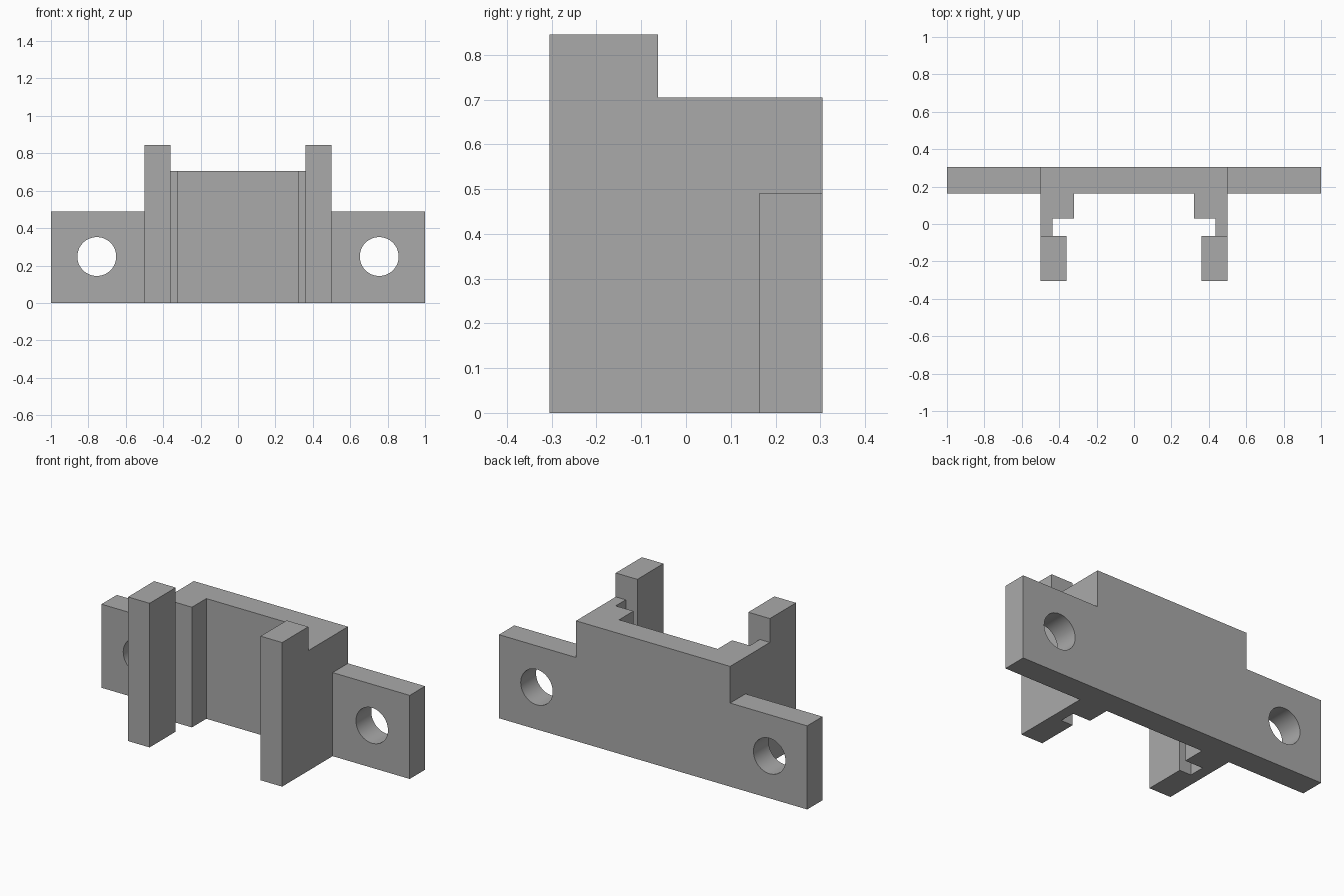
import bpy, bmesh, math
from mathutils import Matrix

cube = bpy.data.objects.get("Cube")
if cube:
    bpy.data.objects.remove(cube, do_unlink=True)

BACK, PLATE, SHOULDER, CLIP, FRONT = 0.305, 0.163, 0.03, -0.063, -0.305
WING_TOP, BODY_TOP, CLIP_TOP = 0.49, 0.705, 0.845

grey = bpy.data.materials.new("grey plastic")
grey.use_nodes = True
colour = (0.40, 0.40, 0.40, 1)
grey.diffuse_color = colour
grey.node_tree.nodes["Principled BSDF"].inputs["Base Color"].default_value = colour


def make_object(name, bm):
    bmesh.ops.recalc_face_normals(bm, faces=bm.faces)
    mesh = bpy.data.meshes.new(name)
    bm.to_mesh(mesh)
    bm.free()
    mesh.materials.append(grey)
    obj = bpy.data.objects.new(name, mesh)
    bpy.context.collection.objects.link(obj)
    return obj


def block(name, x0, x1, y0, y1, z0, z1):
    bm = bmesh.new()
    bmesh.ops.create_cube(bm, size=1)
    bm.transform(Matrix.Translation(((x0 + x1) / 2, (y0 + y1) / 2, (z0 + z1) / 2))
                 @ Matrix.Diagonal((x1 - x0, y1 - y0, z1 - z0, 1)))
    return make_object(name, bm)


def cut(target, cutter):
    mod = target.modifiers.new("cut", "BOOLEAN")
    mod.operation = "DIFFERENCE"
    mod.solver = "EXACT"
    mod.object = cutter
    bpy.context.view_layer.objects.active = target
    bpy.ops.object.modifier_apply(modifier=mod.name)
    bpy.data.objects.remove(cutter, do_unlink=True)


# Bracket: mirrored plan outline extruded to the clip height
half = [(1, BACK), (1, PLATE), (0.5, PLATE), (0.5, FRONT), (0.36, FRONT), (0.36, CLIP),
        (0.435, CLIP), (0.435, SHOULDER), (0.32, SHOULDER), (0.32, PLATE)]
outline = half + [(-x, y) for x, y in reversed(half)]
bm = bmesh.new()
face = bm.faces.new([bm.verts.new((x, y, 0)) for x, y in outline])
top = bmesh.ops.extrude_face_region(bm, geom=[face])["geom"]
bmesh.ops.translate(bm, vec=(0, 0, CLIP_TOP),
                    verts=[v for v in top if isinstance(v, bmesh.types.BMVert)])
bracket = make_object("mounting_bracket", bm)

# Lower the body behind the front clips
cut(bracket, block("body_step", -2, 2, CLIP, 1, BODY_TOP, 1))

for side in (-1, 1):
    # Lower the mounting wing
    x0, x1 = sorted((side * 0.5, side * 2))
    cut(bracket, block("wing_step", x0, x1, 0, 1, WING_TOP, 1))
    # Screw hole through the wing
    bm = bmesh.new()
    bmesh.ops.create_cone(bm, cap_ends=True, segments=48, radius1=0.104, radius2=0.104, depth=1,
                          matrix=Matrix.Translation((side * 0.755, 0.2, 0.248))
                          @ Matrix.Rotation(math.pi / 2, 4, "X"))
    cut(bracket, make_object("screw_hole", bm))

bpy.ops.object.select_all(action="DESELECT")
bracket.select_set(True)
bpy.context.view_layer.objects.active = bracket
bpy.ops.object.shade_smooth_by_angle(angle=math.radians(30))
